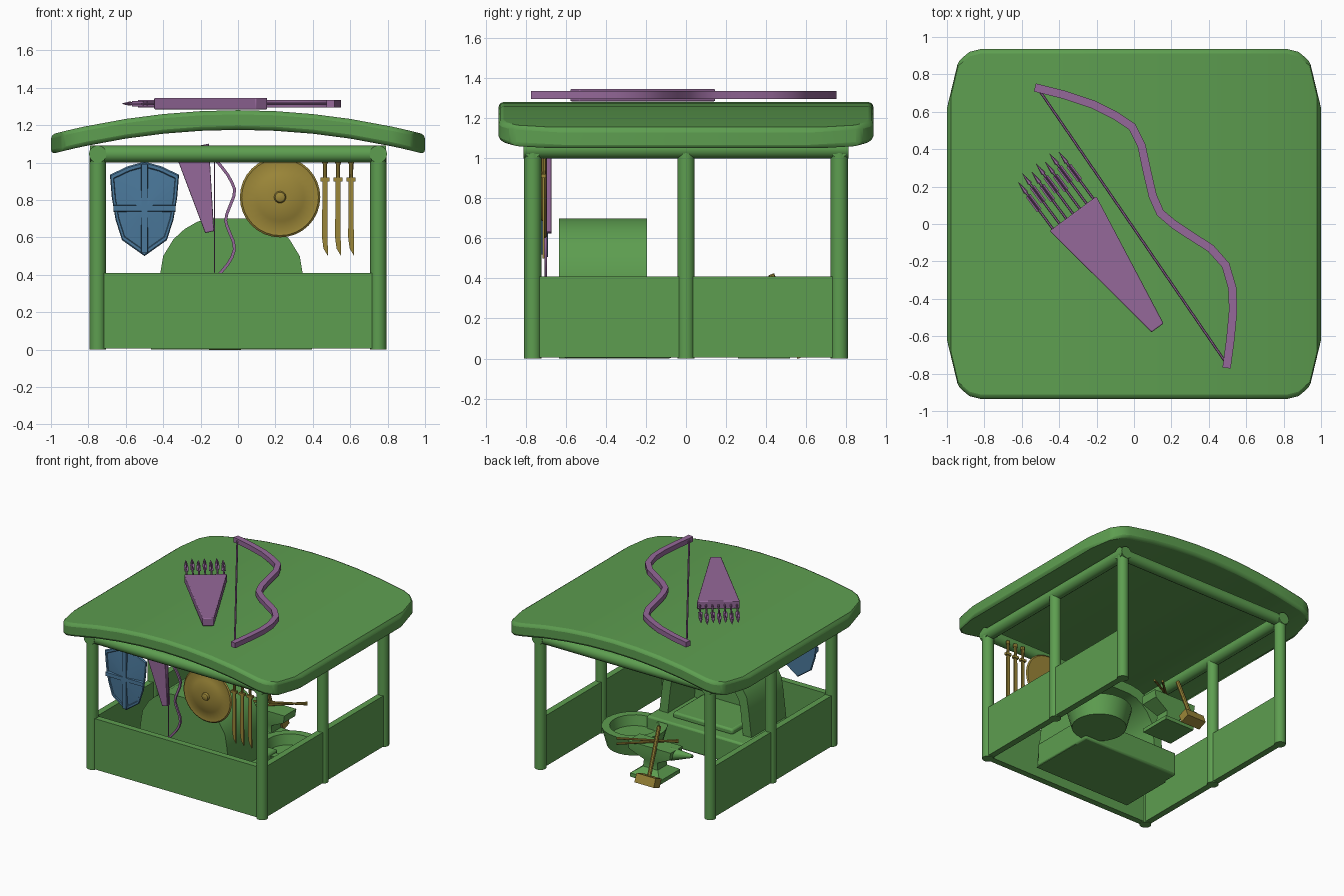
import bpy, bmesh, math
from mathutils import Vector, Matrix

if "Cube" in bpy.data.objects:
    bpy.data.objects.remove(bpy.data.objects["Cube"])

def material(name, rgb):
    m = bpy.data.materials.new(name)
    m.diffuse_color = (*rgb, 1)
    m.use_nodes = True
    m.node_tree.nodes["Principled BSDF"].inputs["Base Color"].default_value = m.diffuse_color
    return m

GREEN = material("green", (0.11, 0.34, 0.08))
PURPLE = material("purple", (0.30, 0.14, 0.32))
BLUE = material("blue", (0.07, 0.19, 0.33))
GOLD = material("gold", (0.33, 0.24, 0.04))
FACE_FRONT = Matrix.Rotation(math.pi / 2, 4, 'X')   # local z -> -y, local y -> z

def loft(name, rings, mat, M=Matrix(), bevel=0, angle=35):
    """Skin a list of equal-length point rings and cap both ends."""
    bm = bmesh.new()
    vs = [[bm.verts.new(p) for p in r] for r in rings]
    n = len(vs[0])
    for a, b in zip(vs, vs[1:]):
        for i in range(n):
            j = (i + 1) % n
            bm.faces.new((a[i], a[j], b[j], b[i]))
    bm.faces.new(vs[0])
    bm.faces.new(vs[-1])
    bmesh.ops.recalc_face_normals(bm, faces=bm.faces)
    me = bpy.data.meshes.new(name)
    bm.to_mesh(me)
    bm.free()
    me.materials.append(mat)
    ob = bpy.data.objects.new(name, me)
    bpy.context.collection.objects.link(ob)
    ob.matrix_world = M
    if bevel:
        mod = ob.modifiers.new("bevel", 'BEVEL')
        mod.width, mod.segments, mod.limit_method = bevel, 2, 'ANGLE'
    bpy.ops.object.select_all(action='DESELECT')
    ob.select_set(True)
    bpy.context.view_layer.objects.active = ob
    bpy.ops.object.shade_smooth_by_angle(angle=math.radians(angle))
    return ob

def rect(hx, hy, z):
    return [(-hx, -hy, z), (hx, -hy, z), (hx, hy, z), (-hx, hy, z)]

def box(name, lo, hi, mat, bevel=0):
    c = [(a + b) / 2 for a, b in zip(lo, hi)]
    h = [(b - a) / 2 for a, b in zip(lo, hi)]
    return loft(name, [rect(h[0], h[1], -h[2]), rect(h[0], h[1], h[2])], mat,
                Matrix.Translation(c), bevel)

def circle(r, z, n=16):
    return [(r * math.cos(2 * math.pi * i / n), r * math.sin(2 * math.pi * i / n), z) for i in range(n)]

def rod(name, a, b, r, mat, r2=None, n=16, M=Matrix()):
    a, b = Vector(a), Vector(b)
    T = Matrix.Translation(a) @ (b - a).to_track_quat('Z', 'Y').to_matrix().to_4x4()
    return loft(name, [circle(r, 0, n), circle(r if r2 is None else r2, (b - a).length, n)], mat, M @ T)

def prism(name, outline, z0, z1, mat, M=Matrix(), bevel=0):
    return loft(name, [[(x, y, z) for x, y in outline] for z in (z0, z1)], mat, M, bevel)

# curved roof slab with cut corners
half = [(1, .62), (.94, .87), (.88, .92), (.82, .935), (.6, .935), (.4, .935), (.2, .935)]
stations = [(-x, h) for x, h in half] + [(0, .935)] + half[::-1]
rings = []
for x, h in stations:
    zt = 1.28 - .13 * x * x
    rings.append([(x, -h, zt - .105), (x, h, zt - .105), (x, h, zt), (x, -h, zt)])
loft("roof", rings, GREEN, bevel=.022)

# posts, top beams and low walls
for sx in (-1, 1):
    for y in (-.765, 0, .765):
        rod("post", (sx * .75, y, 0), (sx * .75, y, 1.05), .043, GREEN)
    rod("side_beam", (sx * .75, -.81, 1.045), (sx * .75, .81, 1.045), .047, GREEN)
    for y0, y1 in ((-.74, -.03), (.03, .74)):
        box("side_wall", (sx * .75 - .025, y0, .005), (sx * .75 + .025, y1, .41), GREEN)
for y in (-.765, .765):
    rod("cross_beam", (-.79, y, 1.045), (.79, y, 1.045), .045, GREEN)
box("front_wall", (-.72, -.79, .005), (.72, -.74, .41), GREEN)

# domed forge, open to the back, on a hearth
right = [(.43, 0), (.38, .41), (.365, .5), (.31, .59), (.25, .645), (.18, .685), (.1, .70)]
outer = right + [(-x, z) for x, z in right[::-1]]
inner = [(x * .82, .2 + (z - .2) * .84 if z else .0) for x, z in outer]
F = Matrix.Translation((-.035, 0, 0)) @ FACE_FRONT
prism("forge_back", outer, .53, .635, GREEN, F)
prism("forge_arch", outer + inner[::-1], .195, .55, GREEN, F)
box("hearth", (-.46, -.62, 0), (.40, -.07, .19), GREEN, .015)
box("hearth_bed", (-.30, -.55, .18), (.23, -.16, .23), GREEN, .015)

# water tub
loft("tub", [circle(.2, .02, 24), circle(.24, .17, 24), circle(.18, .17, 24), circle(.165, .09, 24)],
     GREEN, Matrix.Translation((.4, .08, 0)))

# anvil
A = Matrix.Translation((0, .39, 0))
loft("anvil", [rect(.13, .13, 0), rect(.13, .13, .03), rect(.065, .06, .075), rect(.06, .055, .13),
               rect(.18, .075, .19), rect(.19, .075, .25)], GREEN, A)
rod("anvil_horn", (-.15, 0, .205), (-.33, 0, .235), .05, GREEN, .012, 12, A)

# tongs on the anvil
for s in (-1, 1):
    d, n = Vector((.82, .57, 0)), Vector((-.57, .82, 0))
    c = Vector((.04, .42, .27 + .008 * s))
    rod("tong_arm", c - d * .22 + n * .03 * s, c + d * .23 - n * .03 * s, .009, GOLD, n=8)

# hammer leaning on the anvil
rod("hammer_handle", (-.07, .58, .03), (-.06, .425, .42), .016, GOLD, n=8)
H = Matrix.Translation((-.07, .58, .045)) @ Matrix.Rotation(.38, 4, 'X')
loft("hammer_head", [rect(.085, .04, -.035), rect(.085, .04, .035)], GOLD, H)

# bow, drawn in plan; the string runs tip to tip
bow_path = [(-.53, .73), (-.37, .69), (-.22, .64), (-.1, .58), (-.01, .52), (.04, .42), (.07, .28),
            (.1, .15), (.14, .06), (.21, 0), (.3, -.06), (.41, -.13), (.49, -.22), (.525, -.34),
            (.53, -.46), (.515, -.62), (.495, -.77)]

def bow(M):
    P = [Vector((x, y, 0)) for x, y in bow_path]
    rings = []
    for i, p in enumerate(P):
        t = (P[min(i + 1, len(P) - 1)] - P[max(i - 1, 0)]).normalized()
        s, u = Vector((-t.y, t.x, 0)) * .022, Vector((0, 0, .02))
        rings.append([p - s - u, p + s - u, p + s + u, p - s + u])
    loft("bow", rings, PURPLE, M)
    rod("bow_string", (-.51, .72, 0), (.49, -.74, 0), .007, PURPLE, n=6, M=M)

def quiver(M, arrows):
    prism("quiver", [(-.04, -.38), (.04, -.38), (.155, .38), (-.155, .38)], -.031, .031, PURPLE, M, .006)
    for i in range(arrows):
        x = -.135 + .27 * i / (arrows - 1)
        top = .66 + .025 * (i % 2)
        rod("arrow_shaft", (x, .35, 0), (x, top, 0), .007, PURPLE, n=6, M=M)
        for hx, hz in ((.015, .002), (.002, .015)):
            loft("arrow_vane", [[(x - hx, y, -hz), (x + hx, y, -hz), (x + hx, y, hz), (x - hx, y, hz)]
                                for y in (top - .16, top - .06)], PURPLE, M)
        rod("arrow_tip", (x, top - .04, 0), (x, top + .03, 0), .013, PURPLE, .001, 6, M)

# display pieces above the roof, smaller ones hung behind the front beam
bow(Matrix.Translation((0, 0, 1.315)))
quiver(Matrix.Translation((-.1, -.25, 1.315)) @ Matrix.Rotation(math.radians(36.5), 4, 'Z'), 7)
bow(Matrix.Translation((-.12, -.70, .70)) @ FACE_FRONT @ Matrix.Scale(.36, 4)
    @ Matrix.Rotation(math.radians(-34.3), 4, 'Z'))
quiver(Matrix.Translation((-.20, -.69, .855)) @ FACE_FRONT
       @ Matrix.Rotation(math.radians(12), 4, 'Z') @ Matrix.Scale(.61, 4), 0)

# kite shield with raised rim and cross
side = [(0, .25), (-.09, .225), (-.185, .18), (-.175, .06), (-.155, -.06), (-.12, -.17), (0, -.255)]
kite = side + [(-x, y) for x, y in side[-2:0:-1]]
S = Matrix.Translation((-.5, -.69, .755)) @ FACE_FRONT
loft("kite_shield", [[(x * s, y * s, z) for x, y in kite] for s, z in
                     ((.97, 0), (1, .012), (.97, .02), (.9, .02), (.88, .014), (.03, .03))], BLUE, S)
loft("shield_cross_upright", [rect(.02, .235, .01), rect(.015, .235, .034)], BLUE, S)
loft("shield_cross_bar", [rect(.165, .02, .01), rect(.165, .015, .034)], BLUE, S)

# round shield
profile = [(.205, 0), (.215, .008), (.205, .016), (.19, .014), (.13, .022), (.12, .028), (.04, .034),
           (.032, .034), (.026, .048), (.01, .054)]
loft("round_shield", [circle(r, z, 32) for r, z in profile], GOLD,
     Matrix.Translation((.225, -.695, .815)) @ FACE_FRONT)

# three hanging swords
for x in (.465, .535, .605):
    W = Matrix.Translation((x, -.71, 0)) @ FACE_FRONT
    prism("sword_blade", [(-.013, .91), (-.016, .6), (-.008, .54), (.016, .5), (.014, .6), (.013, .91)],
          -.005, .005, GOLD, W)
    prism("sword_guard", [(-.024, .9), (.024, .9), (.024, .92), (-.024, .92)], -.012, .012, GOLD, W)
    rod("sword_grip", (0, .91, 0), (0, 1.0, 0), .01, GOLD, .012, 8, W)
    rod("sword_pommel", (0, .995, 0), (0, 1.02, 0), .016, GOLD, n=8, M=W)
